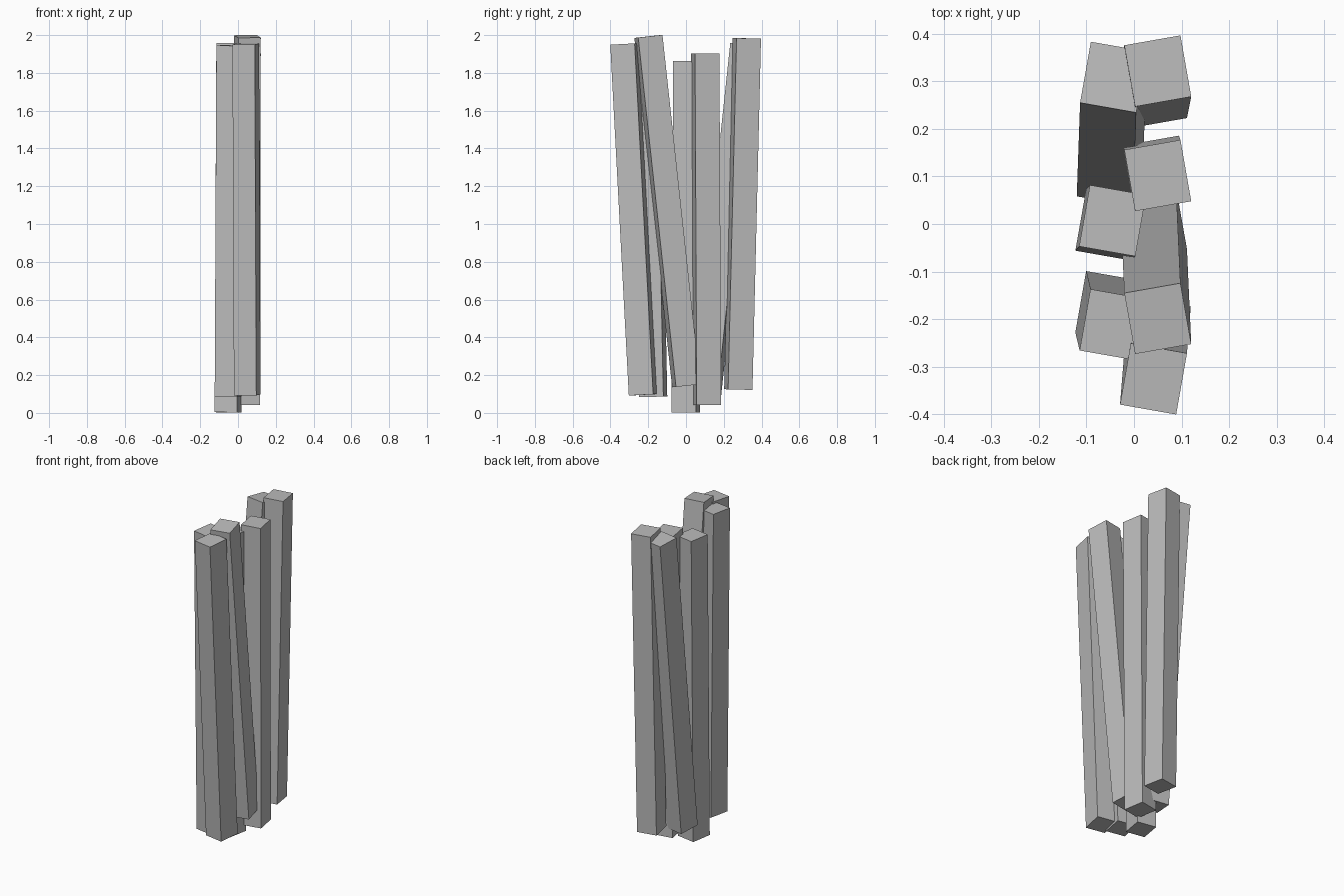
import bpy
from math import radians
from mathutils import Matrix, Vector

cube = bpy.data.objects.get("Cube")
if cube:
    bpy.data.objects.remove(cube, do_unlink=True)

# Plain grey
grey = bpy.data.materials.new("plain grey")
grey.use_nodes = True
colour = (0.5, 0.5, 0.5, 1)
grey.diffuse_color = colour
grey.node_tree.nodes["Principled BSDF"].inputs["Base Color"].default_value = colour

WIDTH, DEPTH, LENGTH = 0.12, 0.131, 1.86


def post(name, x, y, top, drift, shift, yaw):
    """Square post from its top centre; the foot is moved by drift (x) and shift (y)."""
    head = Vector((x, y, top))
    drop = (LENGTH ** 2 - drift ** 2 - shift ** 2) ** 0.5
    foot = head + Vector((drift, shift, -drop))
    tilt = Vector((0, 0, 1)).rotation_difference(head - foot).to_matrix().to_4x4()
    bpy.ops.mesh.primitive_cube_add(size=1)
    ob = bpy.context.object
    ob.name = ob.data.name = name
    ob.data.transform(Matrix.Diagonal((WIDTH, DEPTH, LENGTH, 1)))
    ob.matrix_world = (Matrix.Translation((head + foot) / 2) @ tilt
                       @ Matrix.Rotation(radians(yaw), 4, 'Z'))
    ob.data.materials.append(grey)


# Right-hand row (-x side), back to front
post("right_back_post", -0.043, 0.309, 1.952, -0.007, -0.197, -10)
post("right_middle_post", -0.045, 0.007, 1.863, -0.008, -0.009, -10)
post("right_front_post", -0.044, -0.212, 1.945, -0.009, 0.038, -10)

# Left-hand row (+x side), back to front
post("left_back_post", 0.05, 0.322, 1.983, -0.009, -0.045, 10)
post("left_middle_post", 0.05, 0.102, 1.902, -0.003, 0.009, 10)
post("left_leaning_post", 0.05, -0.199, 1.993, -0.009, 0.2, 10)
post("left_front_post", 0.041, -0.326, 1.953, 0.008, 0.098, -10)
